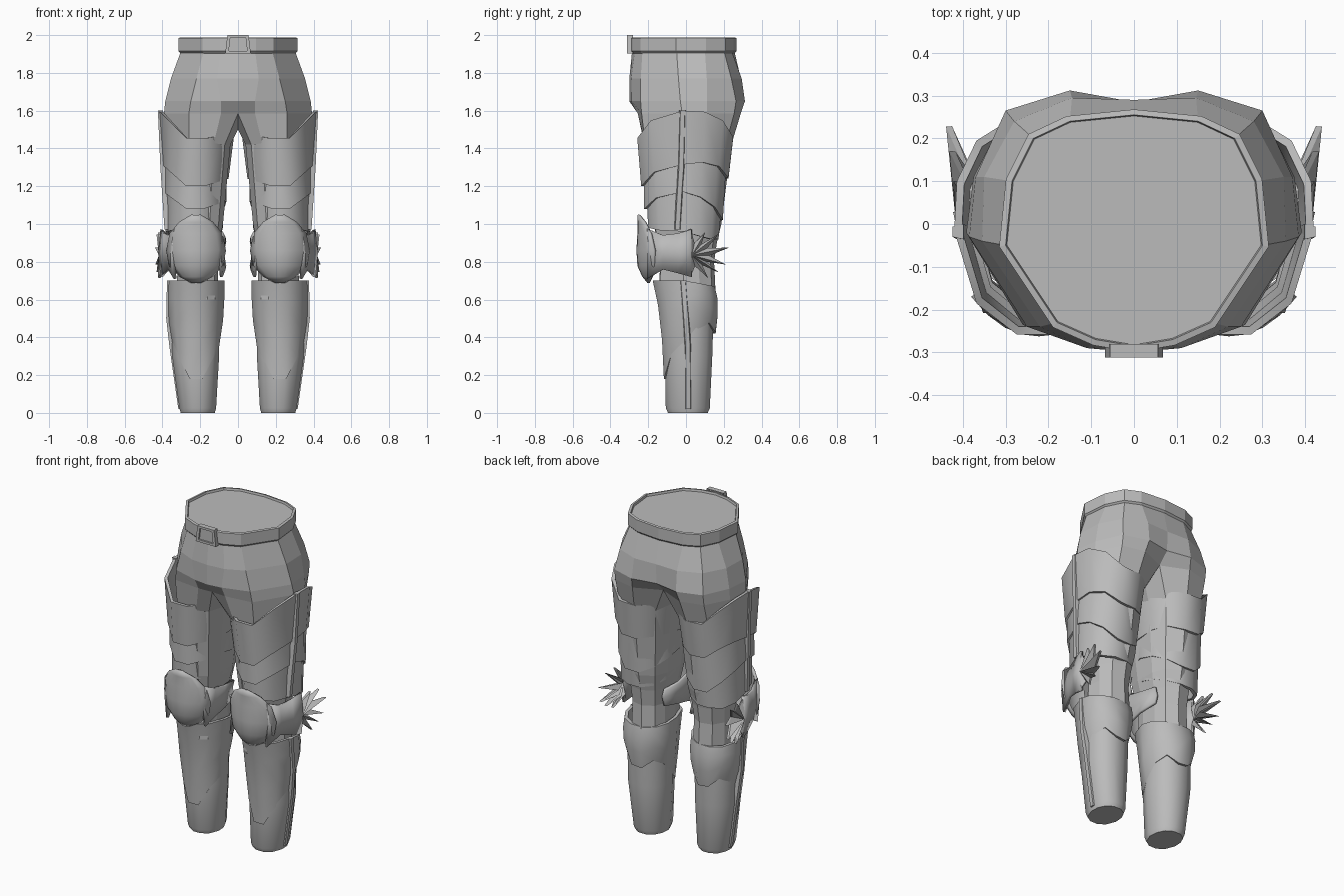
import bpy, bmesh, math

if "Cube" in bpy.data.objects:
    bpy.data.objects.remove(bpy.data.objects["Cube"])

steel = bpy.data.materials.new("plain_grey")
steel.diffuse_color = (0.5, 0.5, 0.5, 1)
steel.use_nodes = True
steel.node_tree.nodes["Principled BSDF"].inputs["Base Color"].default_value = steel.diffuse_color


def make(name, verts, faces, mirror=True, smooth=None, thick=0, merge=False):
    """Mesh object with optional thickness and mirroring across x."""
    me = bpy.data.meshes.new(name)
    me.from_pydata(verts, [], faces)
    bm = bmesh.new()
    bm.from_mesh(me)
    bmesh.ops.recalc_face_normals(bm, faces=bm.faces)
    bm.to_mesh(me)
    bm.free()
    me.materials.append(steel)
    ob = bpy.data.objects.new(name, me)
    bpy.context.collection.objects.link(ob)
    if smooth:
        bpy.ops.object.select_all(action='DESELECT')
        ob.select_set(True)
        bpy.context.view_layer.objects.active = ob
        bpy.ops.object.shade_smooth_by_angle(angle=math.radians(smooth))
    if thick:
        m = ob.modifiers.new("thickness", 'SOLIDIFY')
        m.thickness = thick
        m.offset = 0
    if mirror:
        m = ob.modifiers.new("mirror", 'MIRROR')
        m.use_mirror_merge = merge
        m.merge_threshold = 0.0005
    return ob


def strip_faces(rows, n, closed):
    """Quads joining consecutive rows of n points."""
    return [(r * n + i, r * n + (i + 1) % n, (r + 1) * n + (i + 1) % n, (r + 1) * n + i)
            for r in range(rows - 1) for i in range(n if closed else n - 1)]


# Hips: half rings from front centre to back centre
waist = [(0, -.285), (.09, -.27), (.18, -.23), (.30, -.05), (.285, .1), (.235, .2), (.15, .24), (0, .255)]
hip = [(0, -.30), (.11, -.29), (.22, -.24), (.355, -.04), (.35, .11), (.28, .24), (.145, .295), (0, .29)]
seat = [(0, -.30), (.09, -.288), (.25, -.24), (.385, -.03), (.37, .11), (.3, .265), (.15, .312), (0, .285)]
fork = [(0, -.25), (.09, -.255), (.26, -.235), (.392, -.02), (.375, .11), (.3, .255), (.16, .29), (0, .22)]
verts = [(x, y, z) for ring, z in ((waist, 1.92), (hip, 1.77), (seat, 1.65)) for x, y in ring]
verts += [(x, y, 1.585) for x, y in fork] + [(0, .1, 1.5), (0, -.12, 1.5)]
faces = strip_faces(4, 8, False)
# trouser legs continue from the fork
thigh = [(.07, -.18), (.13, -.22), (.26, -.215), (.38, -.02), (.36, .11), (.3, .21), (.18, .24),
         (.08, .18), (.04, .08), (.04, -.08)]
for s, z in ((1, 1.42), (.78, 1.0), (.68, .9), (.62, .8), (.66, .6)):
    verts += [(.22 + (x - .22) * s, y * s, z) for x, y in thigh]
faces += [tuple(24 + k for k in f) for f in strip_faces(6, 10, True)]
make("trousers", verts, faces, merge=True)

# Belt with the closed waist
belt = [(x * s, y * s, z) for s, z in ((1, 1.9), (1.05, 1.915), (1.05, 1.985), (1, 1.988), (.99, 1.975))
        for x, y in waist]
make("belt", belt, strip_faces(5, 8, False) + [tuple(range(32, 40))], merge=True)

# Buckle: trapezoid frame over a recessed plate
loops = [(1, -.28), (1, -.312), (.72, -.312), (.72, -.302)]
buckle = [(x * s, y, 1.952 + z * s) for s, y in loops
          for x, z in ((-.068, -.05), (.068, -.05), (.056, .048), (-.056, .048))]
make("buckle", buckle, strip_faces(4, 4, True) + [(12, 13, 14, 15)], mirror=False)

# Limb cross-section: u points outward, v points backward
section = [(1, -.06), (.74, -.72), (.27, -1), (-.27, -1), (-.74, -.72), (-1, -.1),
           (-.95, .4), (-.7, .78), (-.25, 1), (.3, 1), (.74, .78), (.97, .4)]


def edge(u, v, front, outer, inner, back):
    """Height of a plate edge around the limb."""
    k = (abs(u) - .27) / .73
    return front + max(0, k) * (outer if u > 0 else inner) + max(0, v) * back


def plate(name, sections, top, bottom, rim=.018, cap=False):
    """Wrapped armour plate; sections are (t, centre x, half width, front y, back y)."""
    def ring(t, cx, hw, yf, yb, d=0):
        out = []
        for u, v in section:
            zb, zt = edge(u, v, *bottom), edge(u, v, *top)
            out.append((cx + u * (hw - d), -v * (yf + d) if v < 0 else v * (yb - d), zb + (zt - zb) * t))
        return out
    rings = [ring(*s) for s in sections] + [ring(*sections[-1], rim)]
    if not cap:
        rings = [ring(*sections[0], rim)] + rings
    fs = strip_faces(len(rings), 12, True)
    if cap:
        fs.append(tuple(range(12)))
    else:
        last = (len(rings) - 1) * 12
        fs += [(last + i, last + (i + 1) % 12, (i + 1) % 12, i) for i in range(12)]
    make(name, [p for r in rings for p in r], fs, smooth=45)


# Thigh plates, upper to lower
plate("upper_thigh_plate", [(0, .226, .176, -.237, .225), (1, .22, .2, -.258, .25)],
      (1.455, .145, .02, 0), (1.2, .115, .04, .04))
plate("middle_thigh_plate", [(0, .228, .167, -.222, .195), (1, .226, .165, -.222, .212)],
      (1.25, .115, .04, .04), (1.08, .09, .04, -.06))
plate("lower_thigh_plate", [(0, .232, .152, -.2, .172), (1, .228, .157, -.208, .187)],
      (1.13, .09, .04, -.06), (.98, -.02, 0, -.06))

# Shin plates
plate("upper_shin_plate", [(0, .222, .122, -.117, .157), (.4, .224, .145, -.127, .168),
                           (.75, .223, .151, -.148, .166), (1, .222, .15, -.176, .152)],
      (.7, 0, 0, -.03), (.18, .17, .17, .24))
plate("lower_shin_plate", [(0, .213, .09, -.095, .115), (.05, .213, .097, -.107, .126),
                           (.6, .224, .124, -.112, .139), (1, .224, .125, -.112, .145)],
      (.5, 0, 0, 0), (0, 0, 0, 0), cap=True)


def side_strip(name, path):
    """Raised seam down the outer side; path is (x, y, z)."""
    vs = [(x + dx, y + dy, z) for x, y, z in path
          for dx, dy in ((-.02, -.018), (.006, -.012), (.006, .012), (-.02, .018))]
    n = len(vs)
    make(name, vs, strip_faces(len(path), 4, True) + [(0, 1, 2, 3), (n - 4, n - 3, n - 2, n - 1)])


side_strip("thigh_side_strip", [(.418, -.018, 1.6), (.405, -.025, 1.3), (.395, -.035, 1.15), (.383, -.045, .97)])
side_strip("shin_side_strip", [(.37, -.015, .7), (.374, 0, .5), (.357, .01, .35), (.31, .012, .02)])

# Knee dome: rows of (height, half width, centre y, edge y)
rows = [(1.048, .02, -.25, -.245), (1.01, .085, -.248, -.215), (.95, .135, -.25, -.185), (.86, .153, -.255, -.165),
        (.78, .138, -.25, -.165), (.725, .085, -.225, -.175), (.692, .02, -.198, -.19)]
cols = [i / 4 - 1 for i in range(9)]
make("knee_dome", [(.222 + s * hw, ye + (yc - ye) * (1 - abs(s) ** 2.2), z) for z, hw, yc, ye in rows for s in cols],
     strip_faces(len(rows), 9, False), smooth=40, thick=.015)


def wing(name, stations):
    """Side band of the knee; stations are (x, y, bottom, top)."""
    vs = [(x + b, y, lo + (hi - lo) * f) for x, y, lo, hi in stations for f, b in ((0, -.012), (.5, 0), (1, -.012))]
    make(name, vs, strip_faces(len(stations), 3, False), smooth=30, thick=.016)


wing("outer_knee_wing", [(.345, -.205, .71, .975), (.375, -.12, .76, .94), (.4, -.04, .74, .95), (.415, .03, .72, .97)])
wing("inner_knee_wing", [(.1, -.195, .72, .96), (.085, -.12, .76, .93), (.082, -.03, .78, .91), (.1, .08, .8, .9)])

# Spiked fan behind the outer wing: ridged spikes with deep valleys
tips = [(.02, .972), (.1, .955), (.17, .945), (.228, .875), (.212, .785), (.17, .745), (.115, .715), (.02, .725)]
cy, cz = .03, .835
fan = [(.412, cy, cz)]
for i, (y, z) in enumerate(tips):
    fan.append((.405 + .13 * max(0, y - .02), y, z))
    if i + 1 < len(tips):
        my, mz = (y + tips[i + 1][0]) / 2, (z + tips[i + 1][1]) / 2
        fan.append((.382, cy + (my - cy) * .48, cz + (mz - cz) * .48))
make("knee_spikes", fan, [(0, i, i + 1) for i in range(1, len(fan) - 1)], thick=.014)
